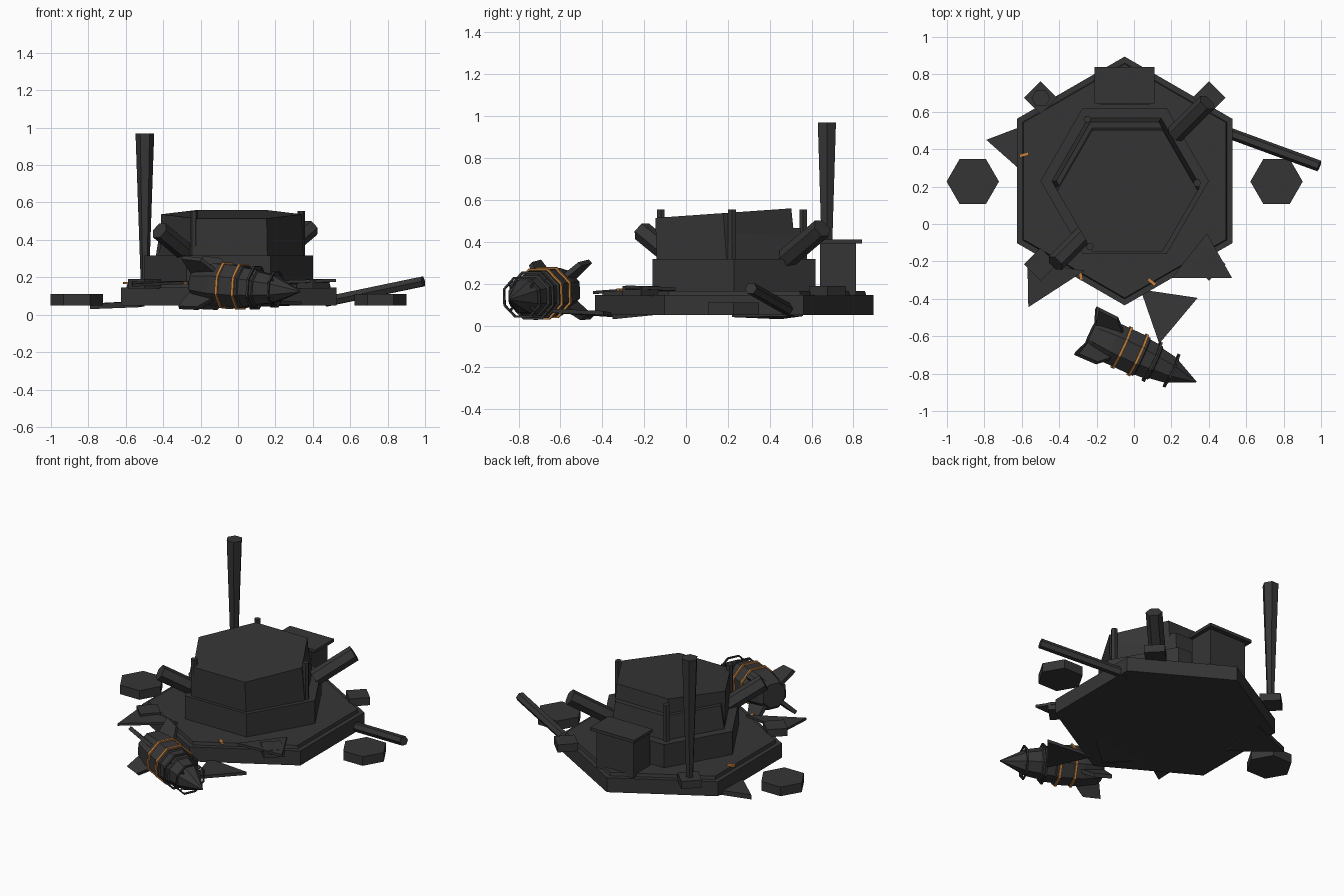
import bpy, bmesh
from math import cos, sin, radians
from mathutils import Vector, Matrix

old = bpy.data.objects.get("Cube")
if old:
    bpy.data.objects.remove(old)


def material(name, rgb):
    m = bpy.data.materials.new(name)
    m.use_nodes = True
    m.diffuse_color = (*rgb, 1)
    bsdf = m.node_tree.nodes["Principled BSDF"]
    bsdf.inputs["Base Color"].default_value = (*rgb, 1)
    bsdf.inputs["Roughness"].default_value = 0.8
    return m


GREY = material("charcoal grey", (0.036, 0.036, 0.036))
ORANGE = material("burnt orange", (0.55, 0.22, 0.05))


def finish(name, bm, mat):
    bmesh.ops.recalc_face_normals(bm, faces=bm.faces)
    mesh = bpy.data.meshes.new(name)
    bm.to_mesh(mesh)
    bm.free()
    mesh.materials.append(mat)
    ob = bpy.data.objects.new(name, mesh)
    bpy.context.collection.objects.link(ob)
    return ob


def frame(axis):
    """Axis plus a horizontal and an upright direction across it."""
    d = Vector(axis).normalized()
    u = Vector((1, 0, 0)) if d.z > 0.9 else Vector((0, 0, 1)).cross(d)
    u = (u - d * u.dot(d)).normalized()
    return d, u, d.cross(u)


def loft(name, origin, axis, profile, sides=6, phase=0, mat=GREY, closed=False):
    """Faceted solid through (distance, radius) stations along an axis."""
    d, u, v = frame(axis)
    bm = bmesh.new()
    rings = []
    for t, r in profile:
        angles = [radians(phase + 360 * i / sides) for i in range(sides)]
        rings.append([bm.verts.new(Vector(origin) + d * t + (u * cos(a) + v * sin(a)) * r)
                      for a in angles])
    pairs = list(zip(rings, rings[1:]))
    if closed:
        pairs.append((rings[-1], rings[0]))
    else:
        bm.faces.new(rings[0])
        bm.faces.new(rings[-1])
    for a, b in pairs:
        for i in range(sides):
            j = (i + 1) % sides
            bm.faces.new((a[i], a[j], b[j], b[i]))
    return finish(name, bm, mat)


def box(name, centre, size, turn=0, mat=GREY):
    bm = bmesh.new()
    bmesh.ops.create_cube(bm, size=1, matrix=Matrix.Translation(centre)
                          @ Matrix.Rotation(radians(turn), 4, "Z")
                          @ Matrix.Diagonal((*size, 1)))
    return finish(name, bm, mat)


def plate(name, points, offset):
    """Flat polygon thickened by an offset vector."""
    bm = bmesh.new()
    low = [bm.verts.new(p) for p in points]
    high = [bm.verts.new(Vector(p) + Vector(offset)) for p in points]
    bm.faces.new(low)
    bm.faces.new(high)
    n = len(low)
    for i in range(n):
        j = (i + 1) % n
        bm.faces.new((low[i], low[j], high[j], high[i]))
    return finish(name, bm, GREY)


UP = (0, 0, 1)
CX, CY = -0.05, 0.23

# Platform and turret tiers
loft("platform", (CX, CY, 0), UP, [(0.05, 0.665), (0.145, 0.665)], phase=30)
loft("platform_deck", (CX, CY, 0), UP, [(0.14, 0.632), (0.165, 0.625)], phase=30)
loft("turret_base", (CX, CY, 0), UP, [(0.16, 0.45), (0.317, 0.45)])
loft("turret_collar", (CX, CY, 0), UP, [(0.31, 0.39), (0.465, 0.365)])
loft("turret_cap", (-0.035, 0.178, 0.537), (0, -0.07, 1), [(-0.23, 0.385), (0, 0.376)])

# Posts around the turret
for x, y in ((-0.235, -0.12), (0.338, 0.22), (-0.25, 0.56)):
    loft("turret_post", (x, y, 0), UP, [(0.3, 0.021), (0.555, 0.021)])

# Corner mounts and mast
for sx in (-1, 1):
    for sy in (-1, 1):
        box("corner_mount", (CX + sx * 0.45, CY + sy * 0.445, 0.165), (0.125, 0.125, 0.05), 45)
loft("mast", (-0.498, 0.673, 0), UP, [(0.17, 0.022), (0.97, 0.05)])

# Rear locker
box("locker_body", (CX, 0.725, 0.27), (0.27, 0.172, 0.25))
box("locker_lid", (CX, 0.743, 0.402), (0.32, 0.195, 0.02))

# Gun barrels
for name, start, tip, r in (
        ("front_barrel", (-0.25, -0.04, 0.31), (-0.42, -0.21, 0.45), 0.05),
        ("rear_barrel", (0.22, 0.48, 0.32), (0.39, 0.65, 0.465), 0.05),
        ("fallen_barrel", (0.47, 0.50, 0.07), (0.99, 0.31, 0.178), 0.03)):
    axis = Vector(tip) - Vector(start)
    loft(name, start, axis, [(0, r), (axis.length, r)])

# Loose hexagonal blocks at both sides
for name, x in (("left_block", 0.762), ("right_block", -0.862)):
    loft(name, (x, 0.227, 0), UP, [(0.05, 0.14), (0.11, 0.14)])

# Broken triangular plates
plate("right_shard", [(-0.79, 0.45, 0.03), (-0.5, 0.56, 0.045), (-0.53, 0.22, 0.04)], (0, 0, 0.03))
plate("front_right_shard", [(-0.57, -0.2, 0.165), (-0.565, -0.445, 0.15), (-0.265, -0.25, 0.165)], (0, 0, 0.015))
plate("front_shard", [(0.035, -0.35, 0.04), (0.34, -0.395, 0.05), (0.135, -0.64, 0.06)], (0, 0, 0.02))
plate("front_left_shard", [(0.39, -0.05, 0.166), (0.525, -0.29, 0.176), (0.2, -0.29, 0.166)], (0, 0, 0.016))
plate("under_shard", [(-0.23, -0.2, 0.051), (0.2, -0.14, 0.051), (-0.05, -0.35, 0.03)], (0, 0, 0.02))

# Orange scraps on the deck
for x, y, turn in ((-0.588, 0.37, 15), (-0.285, -0.275, 100), (0.095, -0.31, -40)):
    box("band_scrap", (x, y, 0.17), (0.05, 0.018, 0.012), turn, ORANGE)

# Rocket body
ORIGIN = Vector((0.02, -0.70, 0.15))
AXIS = (0.905, -0.42, -0.075)
loft("rocket_body", ORIGIN, AXIS,
     [(-0.28, 0.08), (-0.26, 0.1), (-0.15, 0.122), (0.02, 0.122), (0.025, 0.112),
      (0.1, 0.105), (0.105, 0.095), (0.19, 0.08), (0.345, 0.004)], 8, 22.5)


def hoop(name, t, r, width, depth, mat):
    w = width / 2
    loft(name, ORIGIN, AXIS, [(t - w, r - depth), (t - w, r), (t + w, r), (t + w, r - depth)],
         8, 22.5, mat, True)


# Rocket bands and guard hoops
for t in (-0.095, 0):
    hoop("orange_band", t, 0.132, 0.014, 0.014, ORANGE)
hoop("middle_hoop", 0.085, 0.125, 0.012, 0.012, GREY)
hoop("nose_hoop", 0.2, 0.105, 0.01, 0.01, GREY)

# Rocket fins and hoop struts
D, U, V = frame(AXIS)
for k in range(4):
    a = radians(45 + 90 * k)
    out = U * cos(a) + V * sin(a)
    side = D.cross(out) * 0.024
    outline = [(-0.27, 0.06), (-0.3, 0.19), (-0.19, 0.185), (-0.12, 0.1)]
    plate("rocket_fin", [ORIGIN + D * t + out * r - side / 2 for t, r in outline], side)
    for t, r0, r1 in ((0.085, 0.09, 0.115), (0.2, 0.06, 0.097)):
        loft("hoop_strut", ORIGIN + D * t, out, [(r0, 0.007), (r1, 0.007)], 4)
